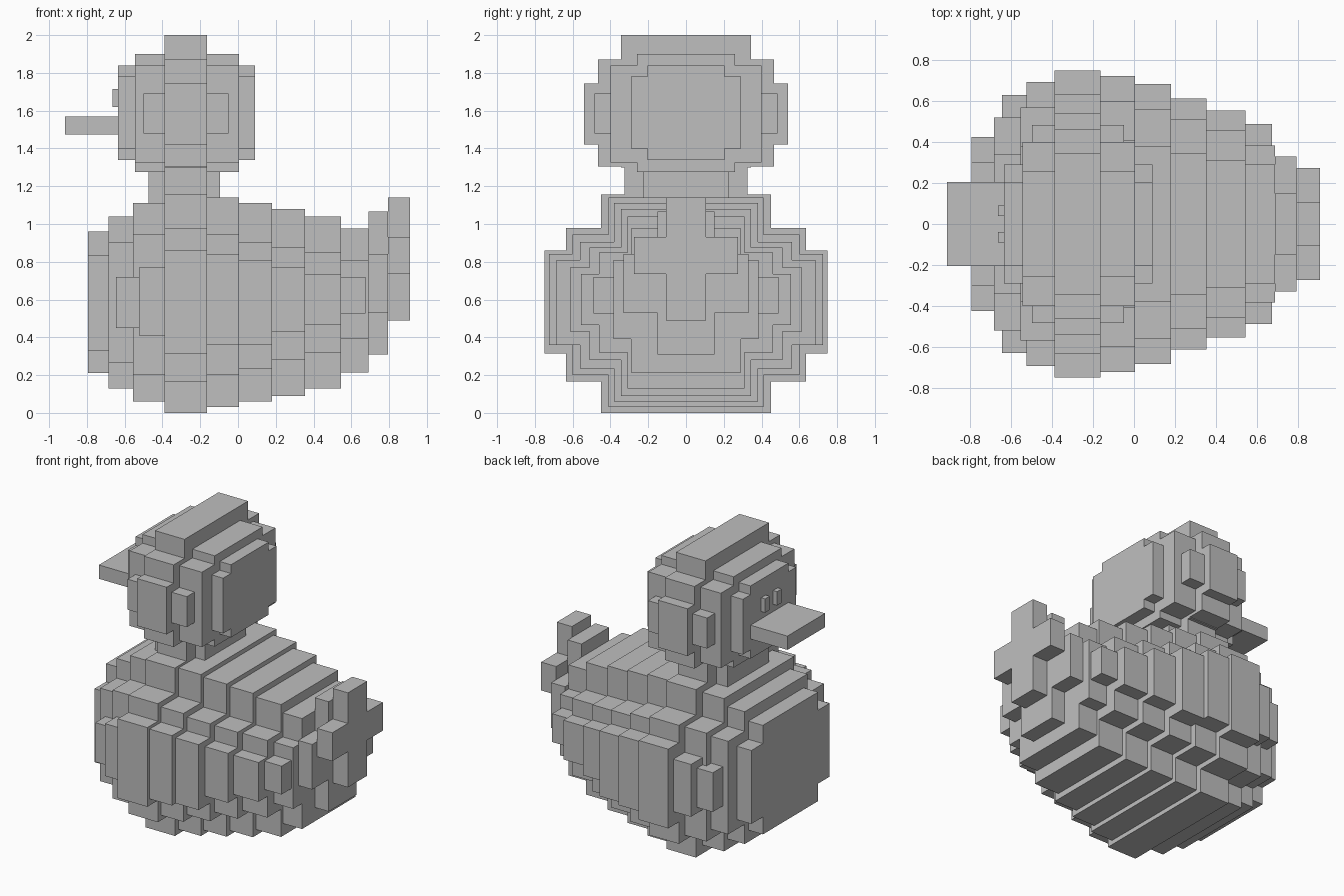
import bpy
import bmesh

default_cube = bpy.data.objects.get("Cube")
if default_cube:
    bpy.data.objects.remove(default_cube, do_unlink=True)

# One plain grey for the whole model
grey = bpy.data.materials.new("plain grey")
grey.use_nodes = True
grey.diffuse_color = (0.52, 0.52, 0.52, 1)
grey.node_tree.nodes["Principled BSDF"].inputs["Base Color"].default_value = grey.diffuse_color


def stepped_slab(bm, x_start, x_end, tiers):
    """Extrude a stepped outline along x; tiers run from tall and narrow to short and wide."""
    right_side = []
    inner = None
    for half, low, high in tiers:
        if inner is not None:
            right_side.append((inner, high))
        right_side.append((half, high))
        inner = half
    for index in range(len(tiers) - 1, -1, -1):
        half, low, high = tiers[index]
        right_side.append((half, low))
        if index:
            right_side.append((tiers[index - 1][0], low))
    outline = right_side + [(-y, z) for y, z in reversed(right_side)]
    face = bm.faces.new([bm.verts.new((x_start, y, z)) for y, z in outline])
    grown = bmesh.ops.extrude_face_region(bm, geom=[face])
    moved = [item for item in grown["geom"] if isinstance(item, bmesh.types.BMVert)]
    bmesh.ops.translate(bm, verts=moved, vec=(x_end - x_start, 0, 0))


def box(bm, x_range, y_range, z_range):
    verts = bmesh.ops.create_cube(bm, size=1)["verts"]
    for vert in verts:
        vert.co = [span[0] if side < 0 else span[1]
                   for side, span in zip(vert.co, (x_range, y_range, z_range))]


def side_plates(bm, x_range, inner, outer, z_range):
    """A matching pair of plates on the two flanks."""
    box(bm, x_range, (inner, outer), z_range)
    box(bm, x_range, (-outer, -inner), z_range)


def finish(name, bm):
    bmesh.ops.recalc_face_normals(bm, faces=bm.faces)
    mesh = bpy.data.meshes.new(name)
    bm.to_mesh(mesh)
    bm.free()
    mesh.materials.append(grey)
    part = bpy.data.objects.new(name, mesh)
    bpy.context.collection.objects.link(part)


def slab_row(name, x_start, slabs, plates=()):
    bm = bmesh.new()
    for x_end, tiers in slabs:
        stepped_slab(bm, x_start, x_end, tiers)
        x_start = x_end
    for plate in plates:
        side_plates(bm, *plate)
    finish(name, bm)


# Body: a row of stepped slabs from breast to rump
slab_row("body", -0.795, [
    (-0.685, [(0.30, 0.21, 0.96), (0.425, 0.33, 0.835)]),
    (-0.555, [(0.34, 0.13, 1.04), (0.52, 0.265, 0.905)]),
    (-0.39, [(0.38, 0.06, 1.11), (0.57, 0.2, 0.945)]),
    (-0.165, [(0.45, 0, 1.155), (0.635, 0.165, 0.98), (0.75, 0.315, 0.86)]),
    (0.005, [(0.41, 0.03, 1.14), (0.6, 0.2, 0.945), (0.725, 0.36, 0.84)]),
    (0.18, [(0.38, 0.06, 1.11), (0.56, 0.235, 0.905), (0.685, 0.36, 0.81)]),
    (0.355, [(0.345, 0.09, 1.08), (0.51, 0.28, 0.875), (0.615, 0.43, 0.77)]),
    (0.545, [(0.31, 0.13, 1.04), (0.46, 0.32, 0.85), (0.555, 0.465, 0.735)]),
    (0.69, [(0.29, 0.215, 0.975), (0.385, 0.39, 0.81)]),
], [
    ((-0.645, -0.525), 0.5, 0.63, (0.45, 0.72)),
    ((-0.525, -0.39), 0.55, 0.695, (0.41, 0.77)),
    ((0.545, 0.675), 0.37, 0.49, (0.525, 0.72)),
])

# Tail: two upright crosses
slab_row("tail", 0.69, [
    (0.795, [(0.15, 0.31, 1.065), (0.33, 0.53, 0.84)]),
    (0.91, [(0.105, 0.49, 1.14), (0.275, 0.735, 0.93)]),
])

# Neck: a wide middle with a narrower core through it
bm = bmesh.new()
box(bm, (-0.475, -0.095), (-0.225, 0.225), (1.1, 1.29))
box(bm, (-0.39, -0.165), (-0.325, 0.325), (1.155, 1.305))
finish("neck", bm)

# Head: a large centre slab, the same smaller slabs before and behind it
cap = [(0.205, 1.34, 1.84), (0.29, 1.4, 1.78)]
shoulder = [(0.26, 1.275, 1.9), (0.4, 1.325, 1.84)]
centre = [(0.345, 1.3, 2), (0.465, 1.305, 1.87), (0.54, 1.42, 1.745)]
temple = (0.38, 0.485, (1.48, 1.69))
slab_row("head", -0.635, [
    (-0.545, cap),
    (-0.39, shoulder),
    (-0.165, centre),
    (0.005, shoulder),
    (0.09, cap),
], [((-0.5, -0.39), *temple), ((-0.165, -0.05), *temple)])

# Beak and eyes
bm = bmesh.new()
box(bm, (-0.915, -0.63), (-0.205, 0.205), (1.475, 1.57))
finish("beak", bm)
bm = bmesh.new()
side_plates(bm, (-0.665, -0.63), 0.04, 0.09, (1.62, 1.715))
finish("eyes", bm)
